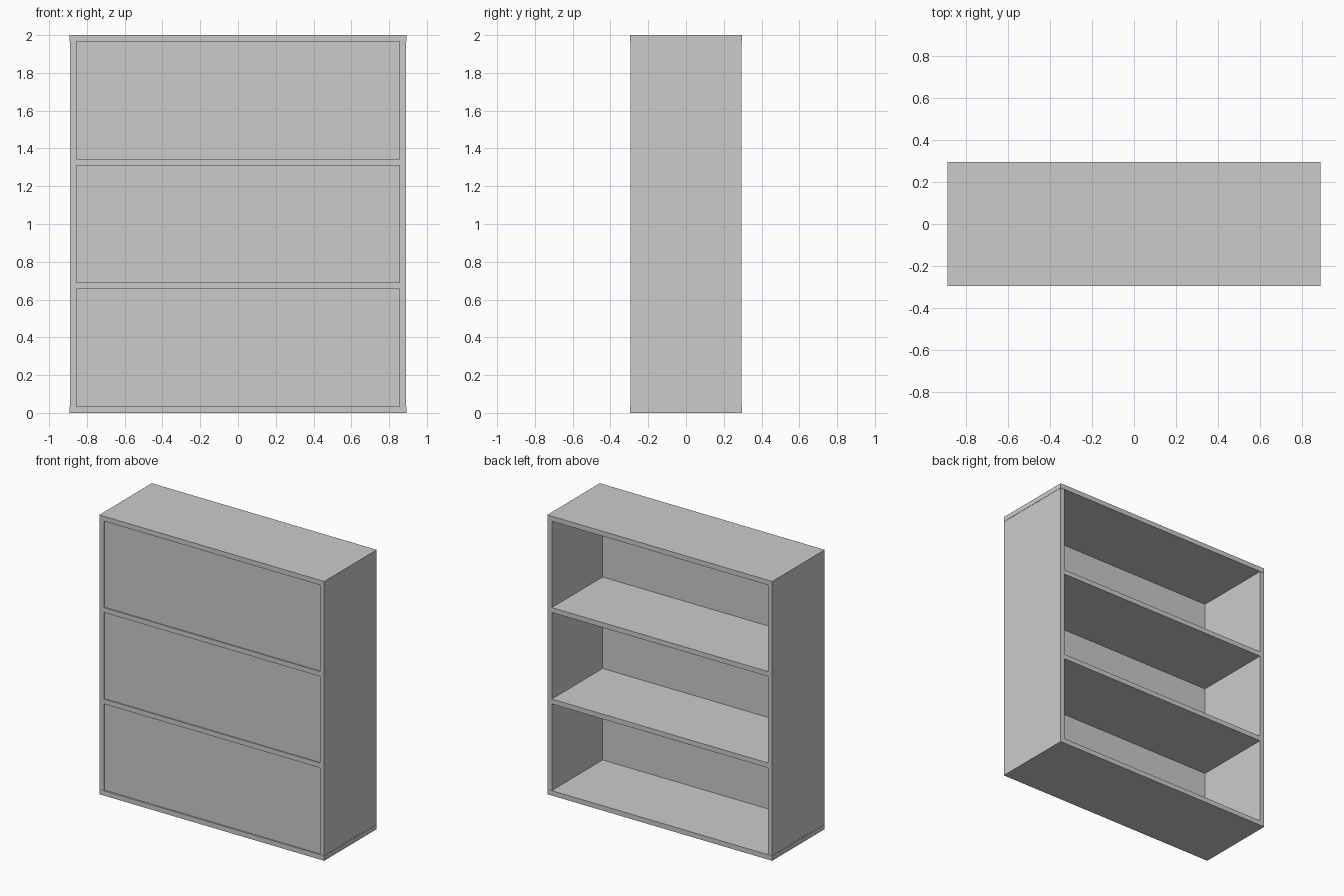
import bpy

if "Cube" in bpy.data.objects:
    bpy.data.objects.remove(bpy.data.objects["Cube"])

W, D, H, T = 1.782, 0.594, 2.0, 0.035   # overall size and board thickness
LIP = 0.002                             # tiny overhang of top and bottom boards
GAP = (H - 4 * T) / 3                   # clear height of each bay


def box(name, x0, x1, y0, y1, z0, z1):
    bpy.ops.mesh.primitive_cube_add(
        size=1, location=((x0 + x1) / 2, (y0 + y1) / 2, (z0 + z1) / 2))
    ob = bpy.context.object
    ob.name = name
    ob.scale = (x1 - x0, y1 - y0, z1 - z0)
    bpy.ops.object.transform_apply(location=False, rotation=False, scale=True)
    return ob


# Top and bottom boards span the full width
box("bottom_board", -W / 2, W / 2, -D / 2, D / 2, 0, T)
box("top_board", -W / 2, W / 2, -D / 2, D / 2, H - T, H)

# Upright sides stand between them
xo, xi, yo = W / 2 - LIP, W / 2 - T, D / 2 - LIP
box("side_left", -xo, -xi, -yo, yo, T, H - T)
box("side_right", xi, xo, -yo, yo, T, H - T)

# Two shelves between the sides, open towards +y
for i in (1, 2):
    z = i * (GAP + T)
    box(f"shelf_{i}", -xi, xi, -yo, yo, z, z + T)

# Thin panels closing each bay, slightly recessed from the -y face
for i in range(3):
    z = T + i * (GAP + T)
    box(f"closing_panel_{i + 1}", -xi, xi, -D / 2 + 0.010, -D / 2 + 0.018, z, z + GAP)
